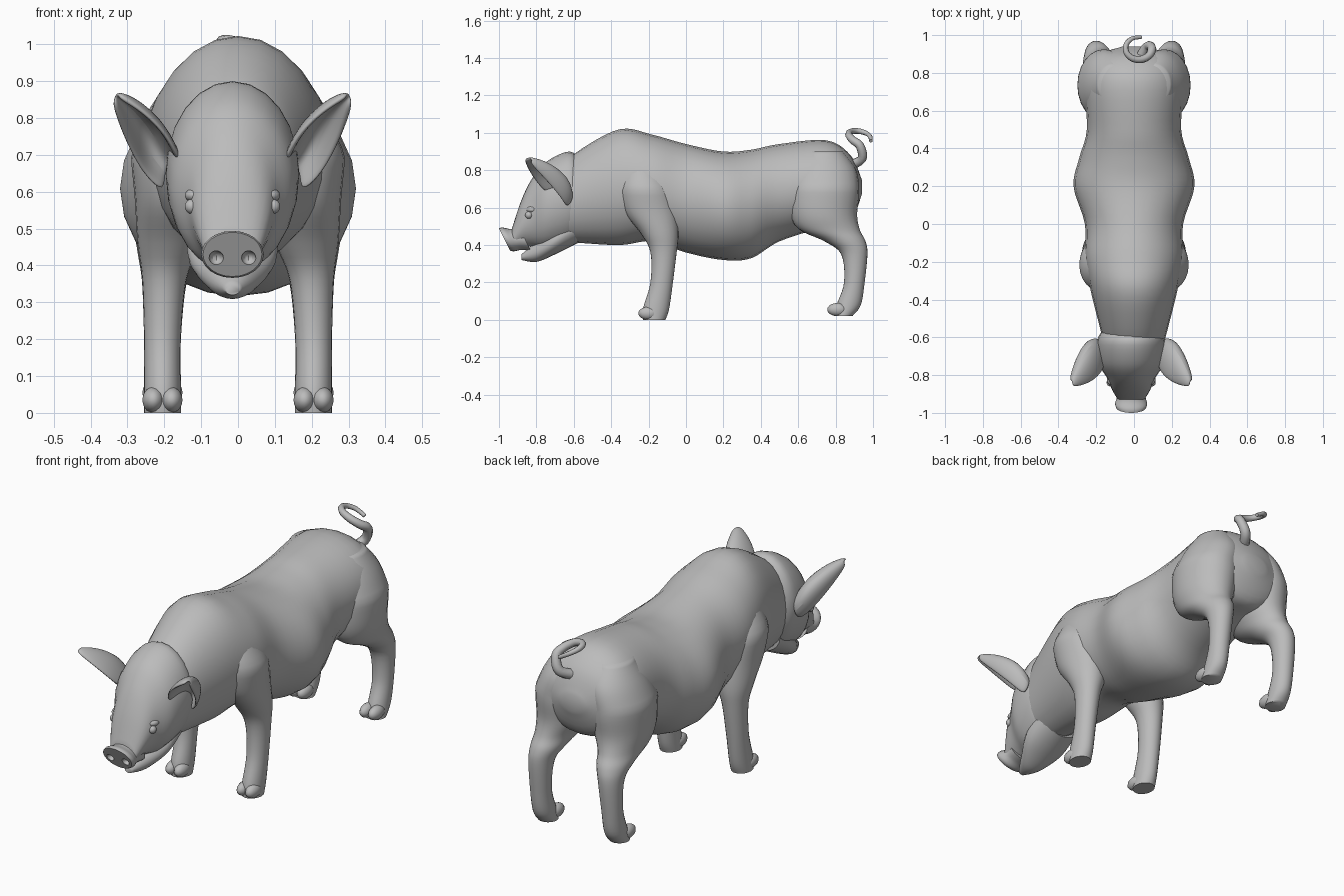
import bpy, bmesh, math
from mathutils import Vector

if "Cube" in bpy.data.objects:
    bpy.data.objects.remove(bpy.data.objects["Cube"], do_unlink=True)

GREY = (.5, .5, .5, 1)
skin = bpy.data.materials.new("plain_grey")
skin.use_nodes = True
skin.diffuse_color = GREY
skin.node_tree.nodes["Principled BSDF"].inputs["Base Color"].default_value = GREY

HEAD_X = -.015
SIDES = (("left", 1), ("right", -1))


def smooth(obj, degrees):
    bpy.ops.object.select_all(action="DESELECT")
    obj.select_set(True)
    bpy.context.view_layer.objects.active = obj
    bpy.ops.object.shade_smooth_by_angle(angle=math.radians(degrees))


def finish(name, bm):
    """Turn a bmesh into a smooth shaded object."""
    bmesh.ops.recalc_face_normals(bm, faces=bm.faces)
    mesh = bpy.data.meshes.new(name)
    bm.to_mesh(mesh)
    bm.free()
    obj = bpy.data.objects.new(name, mesh)
    bpy.context.collection.objects.link(obj)
    mesh.materials.append(skin)
    smooth(obj, 60)
    return obj


def spline(rows, steps=5):
    """Interpolate smoothly between rows of equal length."""
    vectors = [Vector(row) for row in rows]
    last = len(vectors) - 1
    out = []
    for i in range(last):
        start, end = vectors[i], vectors[i + 1]
        before = vectors[max(i - 1, 0)]
        after = vectors[min(i + 2, last)]
        leave, arrive = (end - before) / 2, (after - start) / 2
        for step in range(steps):
            t = step / steps
            ease = t * t * (3 - 2 * t)
            out.append(start.lerp(end, ease)
                       + leave * t * (1 - t) ** 2
                       - arrive * t * t * (1 - t))
    return out + [vectors[last]]


def skin_loops(name, loops):
    """Join rings of points into a closed tube."""
    bm = bmesh.new()
    rings = [[bm.verts.new(co) for co in loop] for loop in loops]
    for ring, following in zip(rings, rings[1:]):
        for k in range(len(ring)):
            bm.faces.new((ring[k - 1], ring[k], following[k], following[k - 1]))
    bm.faces.new(rings[0])
    bm.faces.new(rings[-1])
    return finish(name, bm)


def circle(segments=24):
    angles = [math.tau * k / segments for k in range(segments)]
    return [(math.cos(a), math.sin(a)) for a in angles]


def lengthwise(name, x, rows, lean=0):
    """Loft along y; rows are (y, bottom, top, half width)."""
    return skin_loops(name, [
        [(x + width * u, y + lean * v, (low + high) / 2 + (high - low) / 2 * v)
         for u, v in circle()]
        for y, low, high, width in spline(rows)])


def leg(name, side, rows):
    """Loft downwards; rows are (z, y, half depth, half width)."""
    loops = []
    for z, y, depth, width in spline(rows):
        x = .23 - width / 2 - .4 * max(0, z - .7)
        loops.append([(side * (x + width * u), y + depth * v, z) for u, v in circle()])
    return skin_loops(name, loops)


def ball(name, centre, size):
    bm = bmesh.new()
    bmesh.ops.create_uvsphere(bm, u_segments=14, v_segments=10, radius=1)
    bmesh.ops.scale(bm, vec=size, verts=bm.verts)
    bmesh.ops.translate(bm, vec=centre, verts=bm.verts)
    return finish(name, bm)


# Trunk from neck to rump
lengthwise("body", 0, [
    (-.7, .42, .8, .14), (-.55, .41, .92, .18), (-.35, .4, 1.02, .23),
    (-.18, .42, .99, .26), (0, .36, .94, .26), (.2, .32, .9, .32), (.35, .33, .91, .29),
    (.5, .42, .94, .25), (.75, .5, .96, .26), (.88, .53, .88, .22), (.94, .67, .75, .06)])

# Skull with cheeks, and the open lower jaw
lengthwise("head", HEAD_X, [
    (-.56, .46, .84, .15), (-.62, .41, .9, .18), (-.74, .38, .85, .17),
    (-.82, .39, .76, .125), (-.88, .39, .64, .1), (-.93, .37, .49, .07)])
lengthwise("lower_jaw", HEAD_X, [
    (-.58, .41, .6, .12), (-.7, .35, .5, .12), (-.8, .31, .42, .07), (-.88, .32, .35, .02)])

# Leaning snout disc with cut nostrils
snout_height = .43
snout_rows = [(y, snout_height - width * .75, snout_height + width * .75, width)
              for y, width in ((-.86, .08), (-.91, .075), (-.95, .085), (-.97, .08))]
snout = lengthwise("snout", HEAD_X, snout_rows, lean=-.03)
for label, side in SIDES:
    cutter = ball(label + "_nostril_cutter", (HEAD_X + side * .044, -.97, .42), (.02, .03, .02))
    cutter.hide_render = True
    cut = snout.modifiers.new("nostril", "BOOLEAN")
    cut.operation = "DIFFERENCE"
    cut.solver = "EXACT"
    cut.object = cutter
    bpy.context.view_layer.objects.active = snout
    bpy.ops.object.modifier_apply(modifier=cut.name)
    bpy.data.objects.remove(cutter, do_unlink=True)
smooth(snout, 30)


def ear(name, side):
    """Cupped leaf: each row arcs from the front edge over the back to the outer edge."""
    base, tip = Vector((.16, -.69, .63)), Vector((.315, -.85, .85))
    edge, fold = Vector((-.03, -.065, .045)), Vector((.01, .09, .07))
    widths = (.8, 1.1, 1, .7, .2)
    columns = 5
    bm = bmesh.new()
    grid = []
    for i, width in enumerate(widths):
        middle = base.lerp(tip, i / (len(widths) - 1))
        row = []
        for k in range(columns):
            a = math.pi * k / (columns - 1)
            p = middle + (edge * math.cos(a) + fold * math.sin(a)) * width
            row.append(bm.verts.new((HEAD_X + side * p.x, p.y, p.z)))
        grid.append(row)
    for row, following in zip(grid, grid[1:]):
        for k in range(columns - 1):
            bm.faces.new((row[k], row[k + 1], following[k + 1], following[k]))
    obj = finish(name, bm)
    shell = obj.modifiers.new("thickness", "SOLIDIFY")
    shell.thickness = .02
    shell.offset = 0
    rounding = obj.modifiers.new("rounding", "SUBSURF")
    rounding.levels = rounding.render_levels = 2


FORE = [(.85, -.24, .08, .08), (.72, -.22, .14, .12), (.58, -.19, .14, .1),
        (.46, -.14, .1, .085), (.36, -.12, .07, .06), (.2, -.13, .06, .05),
        (.06, -.16, .07, .05), (0, -.17, .06, .05)]
HIND = [(.9, .74, .1, .08), (.8, .74, .17, .13), (.68, .735, .19, .14), (.56, .735, .18, .13),
        (.48, .77, .16, .1), (.42, .85, .11, .08), (.35, .9, .07, .06), (.2, .9, .055, .05),
        (.08, .87, .065, .05), (.02, .84, .05, .05)]

for label, side in SIDES:
    ear(label + "_ear", side)

    # Eye under a soft brow
    ball(label + "_eye", (HEAD_X + side * .11, -.84, .56), (.02, .02, .02))
    ball(label + "_brow", (HEAD_X + side * .1, -.82, .59), (.03, .035, .02))

    # Legs with two blunt toes each
    for place, rows in (("front", FORE), ("hind", HIND)):
        leg(f"{place}_{label}_leg", side, rows)
        ground, heel = rows[-1][:2]
        for toe, shift in (("inner", -1), ("outer", 1)):
            centre = (side * (.205 + shift * .025), heel - .03, ground + .035)
            ball(f"{place}_{label}_{toe}_toe", centre, (.03, .055, .035))

# Curly tail: a short stem, then a rising loop
path = [(.02, .86, .82), (.07, .94, .86)]
for i in range(8):
    turn = -.7 * i
    path.append((.025 + .07 * math.cos(turn), .93 + .06 * math.sin(turn),
                 .93 + .08 * math.sin(.4 * i)))
curve = bpy.data.curves.new("tail", "CURVE")
curve.dimensions = "3D"
curve.bevel_depth = .027
curve.bevel_resolution = 2
curve.use_fill_caps = True
line = curve.splines.new("POLY")
points = spline(path)
line.points.add(len(points) - 1)
for i, (point, co) in enumerate(zip(line.points, points)):
    point.co = (*co, 1)
    point.radius = 1 - .65 * i / len(points)
line.use_smooth = True
curve.materials.append(skin)
bpy.context.collection.objects.link(bpy.data.objects.new("tail", curve))
